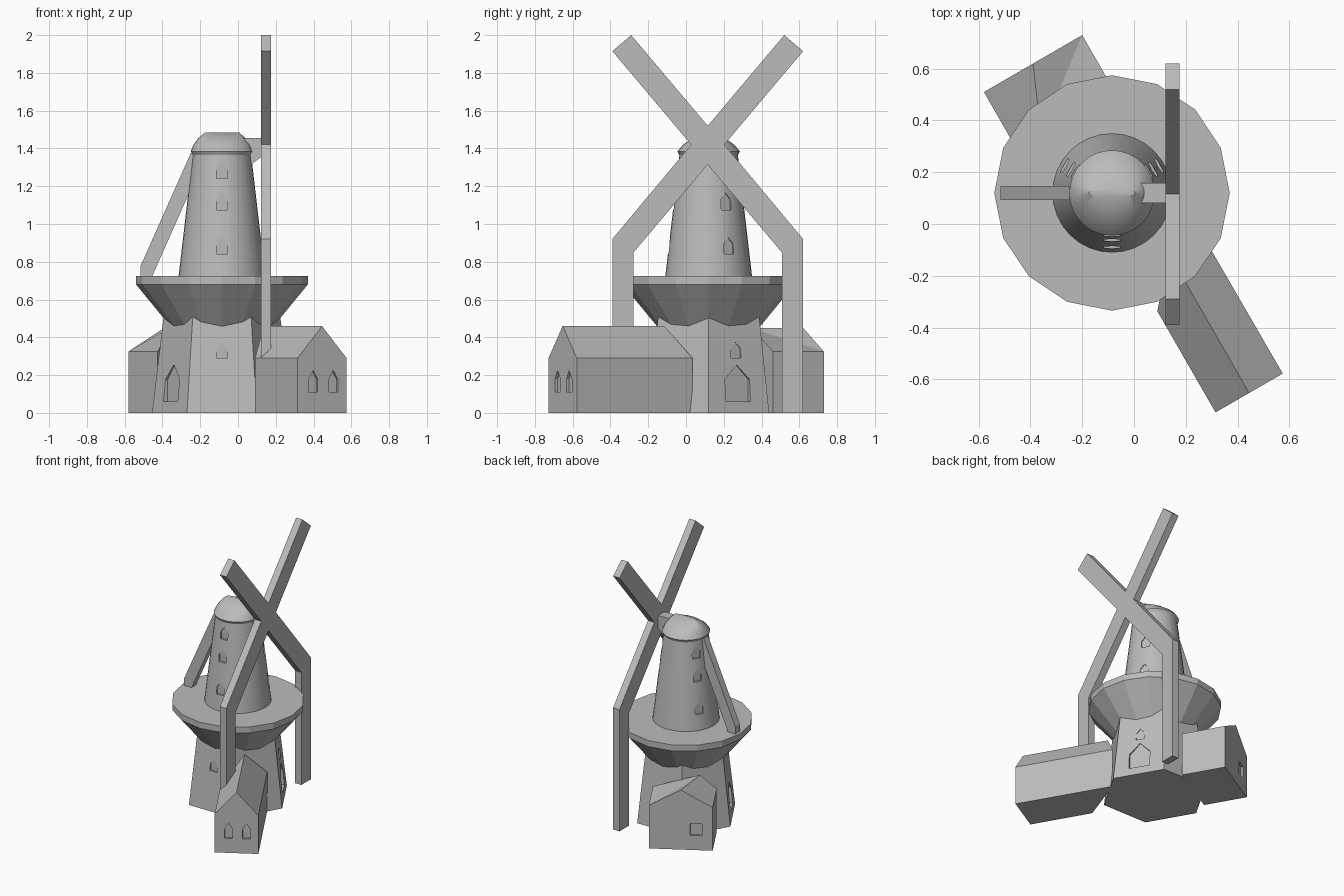
import bpy, bmesh, math
from mathutils import Vector

cube = bpy.data.objects.get("Cube")
if cube:
    bpy.data.objects.remove(cube, do_unlink=True)

CX, CY = -0.085, 0.12  # mill axis

stone = bpy.data.materials.new("plain grey")
stone.use_nodes = True
grey = (0.5, 0.5, 0.5, 1)
stone.diffuse_color = grey
stone.node_tree.nodes["Principled BSDF"].inputs["Base Color"].default_value = grey


def finish(name, bm):
    bmesh.ops.recalc_face_normals(bm, faces=bm.faces)
    mesh = bpy.data.meshes.new(name)
    bm.to_mesh(mesh)
    bm.free()
    mesh.materials.append(stone)
    ob = bpy.data.objects.new(name, mesh)
    bpy.context.collection.objects.link(ob)
    return ob


def loft(name, rings, sides):
    """Stack of ellipses (z, x radius, y radius) around the mill axis."""
    bm = bmesh.new()
    loops = []
    for z, rx, ry in rings:
        angles = [2 * math.pi * i / sides for i in range(sides)]
        loops.append([bm.verts.new((CX + rx * math.cos(a), CY + ry * math.sin(a), z)) for a in angles])
    for low, high in zip(loops, loops[1:]):
        for i in range(sides):
            j = (i + 1) % sides
            bm.faces.new((low[i], low[j], high[j], high[i]))
    bm.faces.new(loops[0])
    bm.faces.new(loops[-1])
    return finish(name, bm)


def prism(name, points, offset):
    """Extrude a closed outline along a vector."""
    bm = bmesh.new()
    face = bm.faces.new([bm.verts.new(p) for p in points])
    ext = bmesh.ops.extrude_face_region(bm, geom=[face])
    moved = [v for v in ext["geom"] if isinstance(v, bmesh.types.BMVert)]
    bmesh.ops.translate(bm, verts=moved, vec=offset)
    return finish(name, bm)


def recess(target, openings):
    """Cut openings: (x, y, angle, z0, z1, width, pointed), x and y on the back plane."""
    for x, y, deg, z0, z1, width, pointed in openings:
        a = math.radians(deg)
        out = Vector((math.cos(a), math.sin(a), 0))
        side = Vector((-out.y, out.x, 0)) * width / 2
        base = Vector((x, y, 0))
        up = Vector((0, 0, 1))
        shoulder = z0 + (z1 - z0) * (0.6 if pointed else 1)
        pts = [base - side + up * z0, base + side + up * z0,
               base + side + up * shoulder, base - side + up * shoulder]
        if pointed:
            pts.insert(3, base + up * z1)
        cutter = prism("cutter", pts, out * 0.1)
        cutter.hide_render = True
        mod = target.modifiers.new("opening", "BOOLEAN")
        mod.operation = "DIFFERENCE"
        mod.solver = "EXACT"
        mod.object = cutter
        bpy.context.view_layer.update()
        graph = bpy.context.evaluated_depsgraph_get()
        result = bpy.data.meshes.new_from_object(target.evaluated_get(graph))
        target.modifiers.clear()
        target.data = result
        bpy.data.objects.remove(cutter, do_unlink=True)


def around(deg, radius):
    a = math.radians(deg)
    return CX + radius * math.cos(a), CY + radius * math.sin(a), deg


def smooth(ob):
    bpy.ops.object.select_all(action="DESELECT")
    bpy.context.view_layer.objects.active = ob
    ob.select_set(True)
    bpy.ops.object.shade_smooth_by_angle(angle=math.radians(30))


def house(name, outer, inner, ridge, eave, top):
    """Gabled house from left and right corners of both ends and two ridge points."""
    bm = bmesh.new()
    ends = []
    for (left, right), peak in zip((outer, inner), ridge):
        pts = [(*left, 0), (*right, 0), (*right, eave), (*peak, top), (*left, eave)]
        ends.append([bm.verts.new(p) for p in pts])
    a, b = ends
    bm.faces.new(a)
    bmesh.ops.triangulate(bm, faces=[bm.faces.new(b)])
    for i in range(5):
        j = (i + 1) % 5
        if i == 3:  # this roof side is split from the outer eave
            bm.faces.new((a[3], a[4], b[3]))
            bm.faces.new((a[4], b[4], b[3]))
        else:
            bm.faces.new((a[i], a[j], b[j], b[i]))
    return finish(name, bm)


# Hexagonal base with windows and doors
base = loft("mill_base", [(0, 0.37, 0.37), (0.6, 0.298, 0.298)], 6)
recess(base, [(*around(d, 0.279), 0.29, 0.375, 0.06, True) for d in (-90, 30, 150)]
       + [(*around(d, 0.288), 0.06, 0.255, 0.15, True) for d in (-150, 30)])

# Flared gallery
loft("gallery", [(0.44, 0.258, 0.258), (0.68, 0.455, 0.455), (0.725, 0.455, 0.455)], 16)

# Round tower with three columns of windows
tower = loft("tower", [(0.72, 0.23, 0.23), (1.39, 0.152, 0.152)], 32)
slits = []
for d in (-90, 30, 150):
    for z in (0.84, 1.075, 1.24):
        wall = 0.23 - (z + 0.09 - 0.72) * 0.116
        slits.append((*around(d, wall - 0.006), z, z + 0.09, 0.06, True))
recess(tower, slits)
smooth(tower)

# Domed cap that closes on a short ridge
cap = loft("cap", [(1.365, 0.155, 0.155), (1.385, 0.165, 0.165), (1.42, 0.15, 0.135),
                   (1.455, 0.125, 0.085), (1.485, 0.09, 0.015)], 32)
smooth(cap)

# Sail shaft and tail pole
shaft = [(-0.02, 1.455), (0.13, 1.455), (0.13, 1.36), (0.07, 1.315), (-0.02, 1.315)]
prism("sail_shaft", [(x, 0.082, z) for x, z in shaft], (0, 0.076, 0))
pole = [(-0.455, 0.722), (-0.515, 0.722), (-0.515, 0.78), (-0.25, 1.375), (-0.165, 1.375)]
prism("tail_pole", [(x, 0.093, z) for x, z in pole], (0, 0.054, 0))

# Crossed sails whose lower arms drop to the ground
half = [(0, 1.52), (0.405, 2.0), (0.505, 1.915), (0.088, 1.42), (0.505, 0.92),
        (0.505, 0), (0.392, 0), (0.392, 0.85), (0, 1.315)]
outline = half + [(-y, z) for y, z in half[-2:0:-1]]
prism("sails", [(0.122, 0.115 + y, z) for y, z in outline], (0.053, 0, 0))

# Long house at the front
long_house = house("long_house", ((0.315, -0.728), (0.575, -0.578)), ((0.09, -0.337), (0.22, 0.035)),
                   ((0.445, -0.653), (0.136, -0.115)), 0.29, 0.46)
recess(long_house, [(0.315 + 0.26 * t - 0.0075, -0.728 + 0.15 * t + 0.013, -60, 0.11, 0.225, 0.055, True)
                    for t in (0.32, 0.73)])

# Short house at the back
short_house = house("short_house", ((-0.2, 0.73), (-0.58, 0.51)), ((-0.045, 0.46), (-0.425, 0.24)),
                    ((-0.39, 0.62), (-0.36, 0.345)), 0.325, 0.45)
recess(short_house, [(-0.2 - 0.38 * 0.74 + 0.0075, 0.73 - 0.22 * 0.74 - 0.013, 120, 0.11, 0.2, 0.08, False)])
